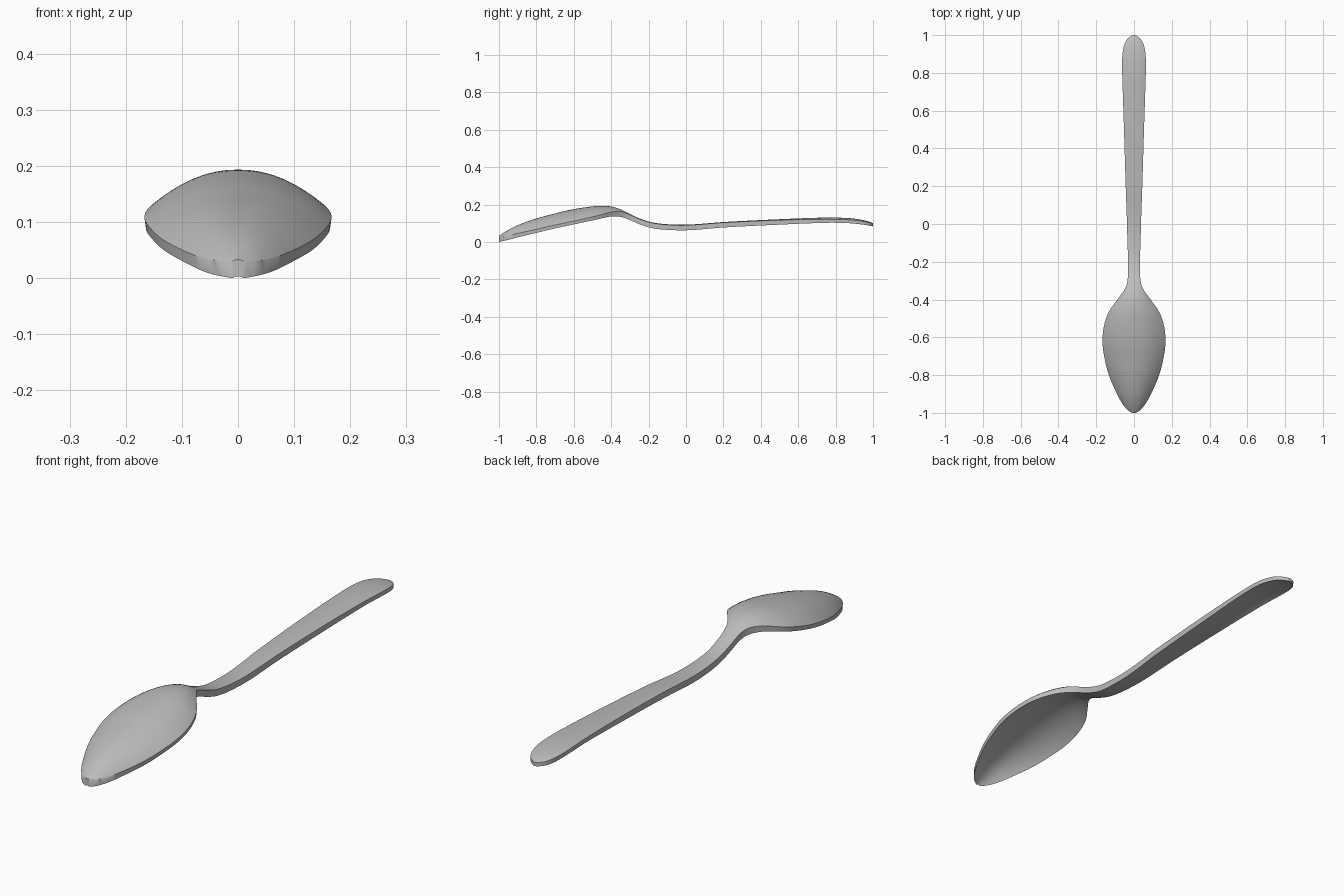
import bpy, bmesh, math

if "Cube" in bpy.data.objects:
    bpy.data.objects.remove(bpy.data.objects["Cube"])

# Stations along the spoon: y, half width, crown height, rim height, thickness
S = [
    (-1.0, 0.010, 0.033, 0.030, 0.030), (-0.985, 0.034, 0.043, 0.031, 0.027),
    (-0.95, 0.062, 0.065, 0.036, 0.024), (-0.9, 0.090, 0.090, 0.046, 0.021),
    (-0.8, 0.133, 0.126, 0.068, 0.019), (-0.7, 0.158, 0.153, 0.091, 0.018),
    (-0.63, 0.1665, 0.170, 0.106, 0.018), (-0.55, 0.161, 0.184, 0.123, 0.018),
    (-0.47, 0.136, 0.193, 0.142, 0.020), (-0.4, 0.088, 0.190, 0.160, 0.023),
    (-0.35, 0.052, 0.175, 0.163, 0.028), (-0.31, 0.036, 0.155, 0.150, 0.028),
    (-0.25, 0.032, 0.127, 0.124, 0.028), (-0.18, 0.032, 0.105, 0.102, 0.028),
    (-0.08, 0.035, 0.094, 0.091, 0.027), (0.03, 0.038, 0.094, 0.091, 0.027),
    (0.2, 0.044, 0.107, 0.104, 0.026), (0.5, 0.053, 0.122, 0.117, 0.024),
    (0.75, 0.061, 0.131, 0.122, 0.019), (0.87, 0.063, 0.128, 0.119, 0.018),
    (0.94, 0.054, 0.119, 0.112, 0.018), (0.98, 0.035, 0.109, 0.105, 0.017),
    (1.0, 0.008, 0.101, 0.100, 0.016),
]


def smooth(y):
    """Cubic interpolation of the station values at y."""
    i = max(k for k in range(len(S) - 1) if S[k][0] <= y + 1e-9)
    a, b = S[i], S[i + 1]
    h = b[0] - a[0]
    t = (y - a[0]) / h

    def slope(k, c):
        lo, hi = max(k - 1, 0), min(k + 1, len(S) - 1)
        return (S[hi][c] - S[lo][c]) / (S[hi][0] - S[lo][0])

    return [(2*t**3 - 3*t*t + 1) * a[c] + (t**3 - 2*t*t + t) * h * slope(i, c)
            + (3*t*t - 2*t**3) * b[c] + (t**3 - t*t) * h * slope(i + 1, c)
            for c in range(1, 5)]


# Closed cross-section rings: arched top, thin rim, hollow underside
ys = []
for a, b in zip(S, S[1:]):
    ys += [a[0] + (b[0] - a[0]) * k / 4 for k in range(4)]
ys.append(S[-1][0])
N = 20
bm = bmesh.new()
rings = []
for y in ys:
    w, crown, rim, thick = smooth(y)
    us = [math.sin((j / N - 0.5) * math.pi) for j in range(N + 1)]
    arch = [rim + (crown - rim) * (1 - abs(u) ** 2.2) for u in us]
    top = [bm.verts.new((w * u, y, z)) for u, z in zip(us, arch)]
    under = [bm.verts.new((w * u * 0.985, y, z - thick)) for u, z in zip(us, arch)]
    rings.append(top + under[::-1])
for r, s in zip(rings, rings[1:]):
    for j in range(len(r)):
        k = (j + 1) % len(r)
        bm.faces.new((r[j], r[k], s[k], s[j]))
for r in (rings[0], rings[-1]):
    for j in range(N):
        bm.faces.new((r[j], r[j + 1], r[-2 - j], r[-1 - j]))
bmesh.ops.recalc_face_normals(bm, faces=bm.faces[:])
me = bpy.data.meshes.new("spoon")
bm.to_mesh(me)
bm.free()

spoon = bpy.data.objects.new("spoon", me)
bpy.context.collection.objects.link(spoon)
steel = bpy.data.materials.new("steel grey")
steel.diffuse_color = (0.5, 0.5, 0.5, 1)
steel.use_nodes = True
steel.node_tree.nodes["Principled BSDF"].inputs["Base Color"].default_value = steel.diffuse_color
me.materials.append(steel)

# Soft edge on the rim, smooth surfaces elsewhere
bpy.context.view_layer.objects.active = spoon
spoon.select_set(True)
bpy.ops.object.shade_smooth_by_angle(angle=math.radians(40))
